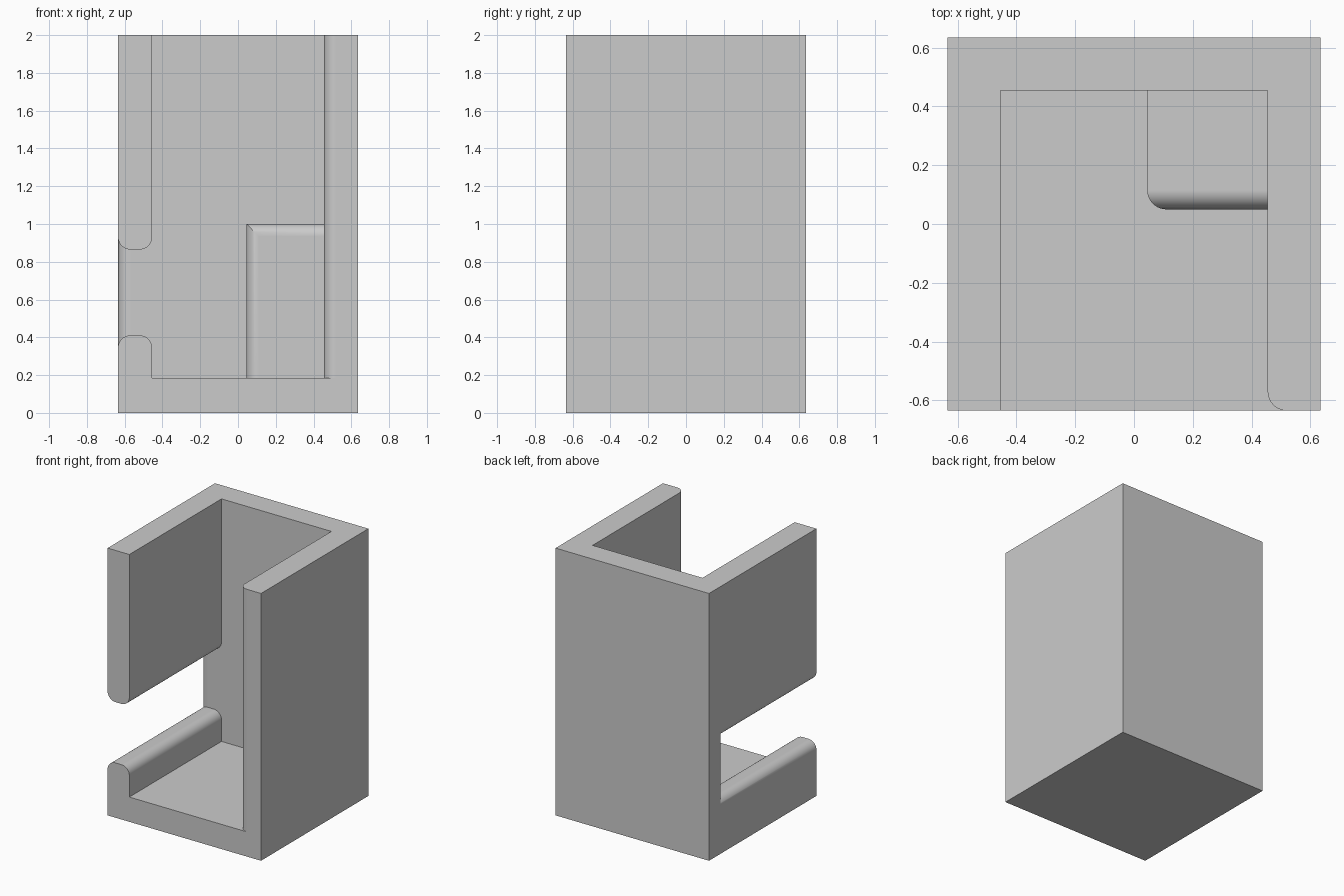
import bpy, bmesh
from math import cos, sin, radians

cube = bpy.data.objects.get("Cube")
if cube:
    bpy.data.objects.remove(cube, do_unlink=True)

grey = bpy.data.materials.new("light grey")
grey.use_nodes = True
colour = (0.6, 0.6, 0.6, 1)
grey.diffuse_color = colour
grey.node_tree.nodes["Principled BSDF"].inputs["Base Color"].default_value = colour

W, IN, H, FLOOR, R = 0.635, 0.455, 2.0, 0.185, 0.065
SLOT_LOW, SLOT_HIGH = 0.41, 0.865
OUT = W + 0.1  # cutters reach past the shell


def arc(u, v, a, b, r=R, steps=16):
    """Points of a fillet arc about (u, v) from angle a to b in degrees."""
    angles = [radians(a + (b - a) * i / steps) for i in range(steps + 1)]
    return [(u + r * cos(t), v + r * sin(t)) for t in angles]


def prism(name, outline, axis, lo, hi):
    """Extrude a 2D outline along an axis."""
    place = {"x": lambda u, v, w: (w, u, v),
             "y": lambda u, v, w: (u, w, v),
             "z": lambda u, v, w: (u, v, w)}[axis]
    bm = bmesh.new()
    face = bm.faces.new([bm.verts.new(place(u, v, lo)) for u, v in outline])
    new = bmesh.ops.extrude_face_region(bm, geom=[face])["geom"]
    bmesh.ops.translate(bm, vec=place(0, 0, hi - lo),
                        verts=[g for g in new if isinstance(g, bmesh.types.BMVert)])
    bmesh.ops.recalc_face_normals(bm, faces=bm.faces)
    mesh = bpy.data.meshes.new(name)
    bm.to_mesh(mesh)
    bm.free()
    mesh.materials.append(grey)
    obj = bpy.data.objects.new(name, mesh)
    bpy.context.collection.objects.link(obj)
    return obj


def combine(obj, tool, operation):
    """Apply a boolean and discard the tool."""
    tool.hide_render = True
    mod = obj.modifiers.new("cut", "BOOLEAN")
    mod.operation, mod.object, mod.solver = operation, tool, "EXACT"
    bpy.context.view_layer.update()
    graph = bpy.context.evaluated_depsgraph_get()
    mesh = bpy.data.meshes.new_from_object(obj.evaluated_get(graph))
    obj.modifiers.clear()
    obj.data = mesh
    bpy.data.objects.remove(tool, do_unlink=True)


# Outer shell, open at the top and front
shell = prism("shell", [(-W, -W), (W, -W), (W, W), (-W, W)], "z", 0, H)
cavity = prism("cavity_cutter",
               [(-IN, -OUT), (-IN, IN), (IN, IN)]
               + arc(IN + R, -W + R, 180, 270) + [(IN + R, -OUT)],
               "z", FLOOR, H + 0.1)
combine(shell, cavity, "DIFFERENCE")

# Side slot with rounded lips, closed at the back by a rounded edge
flare = ([(-OUT, SLOT_LOW - R)] + arc(-W + R, SLOT_LOW - R, 180, 90)
         + arc(-IN - R, SLOT_LOW - R, 90, 0)
         + [(-IN + 0.05, SLOT_LOW - R), (-IN + 0.05, SLOT_HIGH + R)]
         + arc(-IN - R, SLOT_HIGH + R, 0, -90)
         + arc(-W + R, SLOT_HIGH + R, -90, -180) + [(-OUT, SLOT_HIGH + R)])
slot = prism("slot_cutter", flare, "y", -OUT, W)
slot_plan = prism("slot_plan", [(-OUT - 0.1, -OUT - 0.1), (-IN + 0.1, -OUT - 0.1),
                                (-IN + 0.1, IN)]
                  + arc(-W + R, IN + R, 270, 180) + [(-OUT - 0.1, IN + R)],
                  "z", 0, H)
combine(slot, slot_plan, "INTERSECT")
combine(shell, slot, "DIFFERENCE")

# Corner block with rounded front edges, seated into the walls and floor
X0, Y0, TOP, SEAT = 0.045, 0.05, 1.0, 0.03
block = prism("corner_block", arc(X0 + R, Y0 + R, 180, 270)
              + [(IN + SEAT, Y0), (IN + SEAT, IN + SEAT), (X0, IN + SEAT)],
              "z", FLOOR - SEAT, TOP + 0.1)
block_side = prism("block_side", [(Y0, 0)] + arc(Y0 + R, TOP - R, 180, 90)
                   + [(W, TOP), (W, 0)], "x", -W, W)
combine(block, block_side, "INTERSECT")

# Smooth fillets, crisp corners
for obj in (shell, block):
    bpy.ops.object.select_all(action="DESELECT")
    obj.select_set(True)
    bpy.context.view_layer.objects.active = obj
    bpy.ops.object.shade_smooth_by_angle(angle=radians(30))
    weighted = obj.modifiers.new("flat faces", "WEIGHTED_NORMAL")
    weighted.keep_sharp = True
